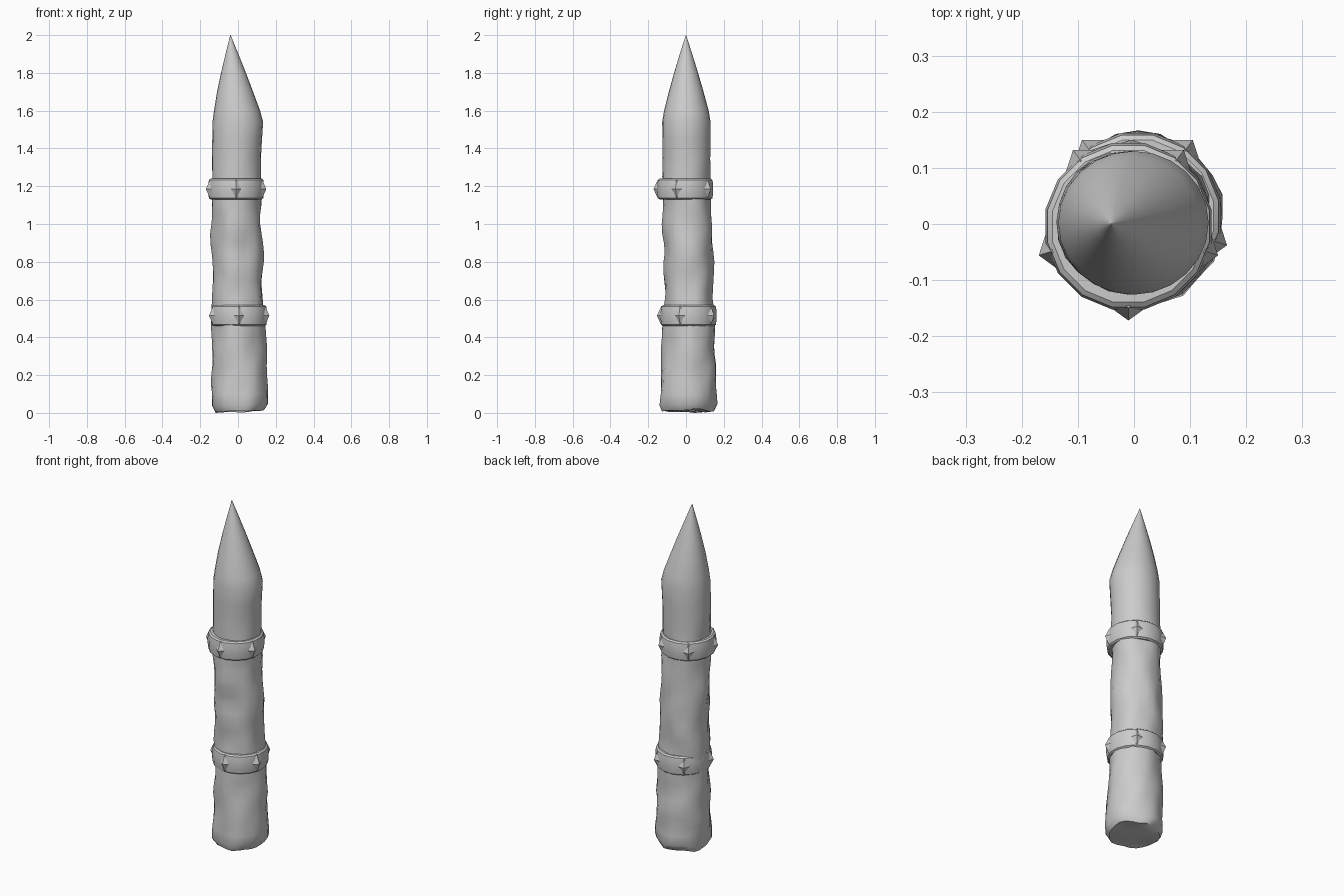
import bpy, bmesh, math
from mathutils import Vector, noise

if "Cube" in bpy.data.objects:
    bpy.data.objects.remove(bpy.data.objects["Cube"])


def loft(name, loops, smooth=35):
    """Skin a list of equal-sized point loops and cap both ends."""
    bm = bmesh.new()
    rings = [[bm.verts.new(p) for p in lp] for lp in loops]
    n = len(rings[0])
    for a, b in zip(rings, rings[1:]):
        for i in range(n):
            j = (i + 1) % n
            bm.faces.new((a[i], a[j], b[j], b[i]))
    bm.faces.new(rings[0][::-1])
    bm.faces.new(rings[-1])
    me = bpy.data.meshes.new(name)
    bm.to_mesh(me)
    bm.free()
    ob = bpy.data.objects.new(name, me)
    bpy.context.collection.objects.link(ob)
    bpy.ops.object.select_all(action='DESELECT')
    ob.select_set(True)
    bpy.context.view_layer.objects.active = ob
    bpy.ops.object.shade_smooth_by_angle(angle=math.radians(smooth))
    return ob


def circle(cx, cy, rx, ry, z, n, start=0.0):
    return [Vector((cx + rx * math.cos(start + math.tau * i / n),
                    cy + ry * math.sin(start + math.tau * i / n), z)) for i in range(n)]


# Log profile: z, x min, x max, y min, y max
PROFILE = [
    (0.018, -0.085, 0.10, -0.085, 0.105), (0.018, -0.125, 0.14, -0.122, 0.145),
    (0.05, -0.145, 0.16, -0.142, 0.164), (0.20, -0.142, 0.157, -0.134, 0.156),
    (0.45, -0.137, 0.144, -0.120, 0.152), (0.60, -0.138, 0.132, -0.112, 0.146),
    (0.85, -0.138, 0.127, -0.118, 0.142), (1.10, -0.140, 0.121, -0.124, 0.135),
    (1.25, -0.138, 0.120, -0.122, 0.129), (1.40, -0.137, 0.124, -0.124, 0.130),
    (1.54, -0.135, 0.133, -0.126, 0.130), (1.60, -0.127, 0.117, -0.116, 0.120),
    (1.70, -0.111, 0.080, -0.091, 0.093), (1.80, -0.090, 0.042, -0.063, 0.064),
    (1.90, -0.066, 0.002, -0.033, 0.033), (2.00, -0.041, -0.039, -0.001, 0.001)]


def section(z):
    for a, b in zip(PROFILE[1:], PROFILE[2:]):
        if z <= b[0]:
            t = (z - a[0]) / (b[0] - a[0])
            return [p + (q - p) * t for p, q in zip(a, b)]
    return PROFILE[-1]


# Hewn log with a smooth off-centre point and a dented lower shaft
SIDES = 24
levels = [PROFILE[0], PROFILE[1]]
levels += [section(0.05 + 0.05 * k) for k in range(29)]
levels += PROFILE[10:]
loops = []
for z, x0, x1, y0, y1 in levels:
    loop = circle((x0 + x1) / 2, (y0 + y1) / 2, (x1 - x0) / 2, (y1 - y0) / 2, z, SIDES)
    rough = 0.016 * max(0.0, min(1.0, (1.4 - z) / 0.3))
    for p in loop:
        d = noise.noise(Vector((p.x * 13, p.y * 13, z * 7 + 3))) * rough
        r = Vector((p.x, p.y, 0))
        p += r.normalized() * d
        if z < 0.06:
            p.z += 0.018 * noise.noise(Vector((p.x * 9, p.y * 9, 1.7)))
    loops.append(loop)
low = min(p.z for lp in loops for p in lp)
for lp in loops[:3]:
    for p in lp:
        p.z -= low
loft("log", loops, 50)

# Two bindings: a rounded hoop with a five-cornered ridge around it
for label, cx, cy, z in (("lower", 0.006, 0.014, 0.515), ("upper", -0.010, -0.004, 1.185)):
    hoop = [(-0.055, 0.138), (-0.048, 0.147), (-0.02, 0.151),
            (0.02, 0.151), (0.048, 0.147), (0.055, 0.138)]
    loft(label + "_hoop", [circle(cx, cy, r, r, z + h, 16, math.pi / 16) for h, r in hoop])
    ridge = [(-0.05, 0.145), (0.0, 0.168), (0.05, 0.145)]
    loft(label + "_ridge", [circle(cx, cy, r, r, z + h, 5, -math.pi / 2) for h, r in ridge], 20)
